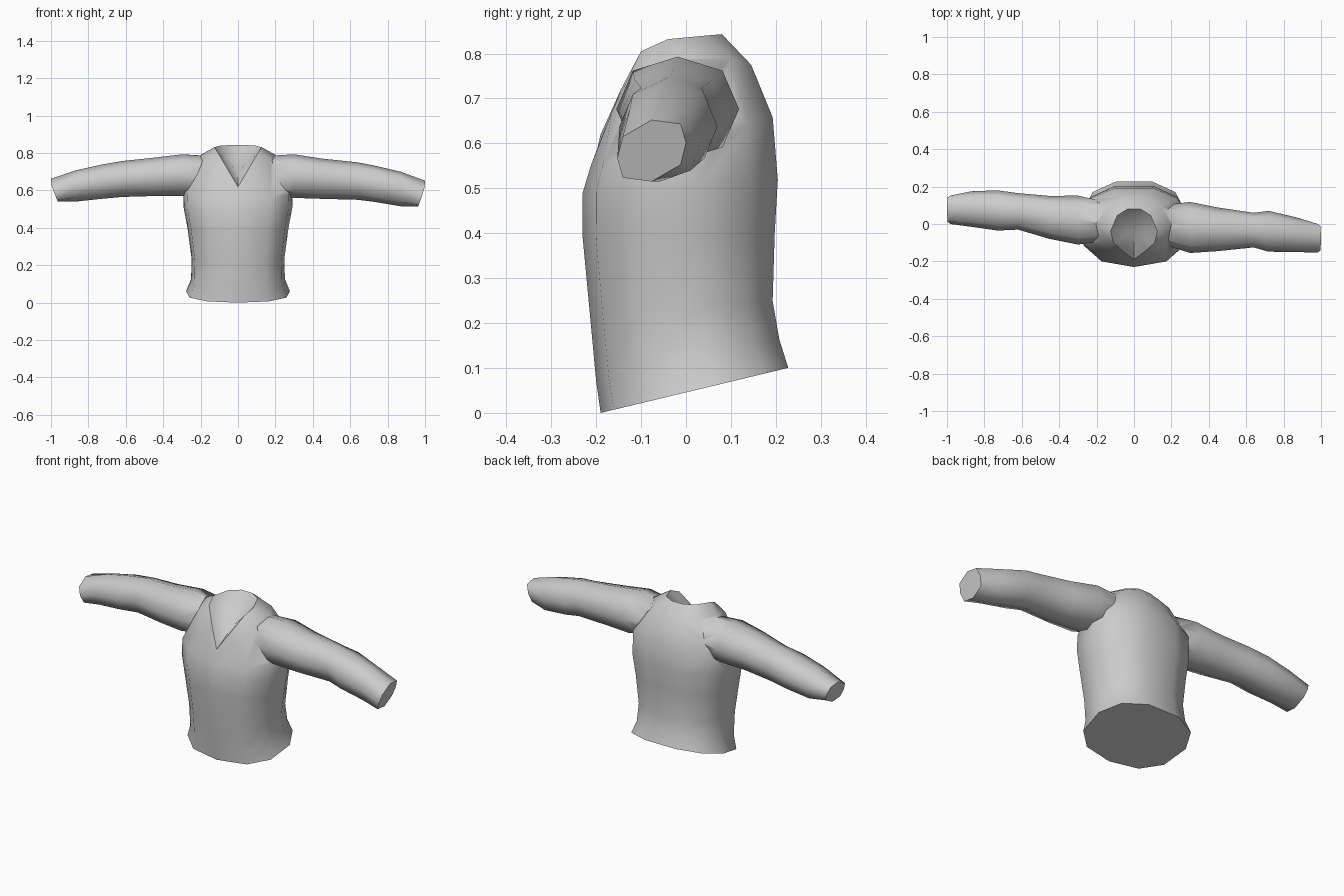
import bpy, bmesh, math

if "Cube" in bpy.data.objects:
    bpy.data.objects.remove(bpy.data.objects["Cube"])

SIDES = 11

fabric = bpy.data.materials.new("grey_fabric")
fabric.diffuse_color = (0.6, 0.6, 0.6, 1)
fabric.use_nodes = True
fabric.node_tree.nodes["Principled BSDF"].inputs["Base Color"].default_value = fabric.diffuse_color


def power(v, p):
    return math.copysign(abs(v) ** p, v)


def loft(name, rings, end_centre=None):
    """Skin a list of rings, cap the start flat and the end flat or as a dish."""
    bm = bmesh.new()
    loops = [[bm.verts.new(co) for co in ring] for ring in rings]
    n = len(loops[0])
    for a, b in zip(loops, loops[1:]):
        for i in range(n):
            j = (i + 1) % n
            bm.faces.new((a[i], a[j], b[j], b[i]))
    bm.faces.new(loops[0][::-1])
    if end_centre:
        c = bm.verts.new(end_centre)
        for i in range(n):
            bm.faces.new((loops[-1][i], loops[-1][(i + 1) % n], c))
    else:
        bm.faces.new(loops[-1])
    bmesh.ops.recalc_face_normals(bm, faces=bm.faces)
    mesh = bpy.data.meshes.new(name)
    bm.to_mesh(mesh)
    bm.free()
    mesh.materials.append(fabric)
    obj = bpy.data.objects.new(name, mesh)
    bpy.context.collection.objects.link(obj)
    return obj


def torso_ring(rx, yf, yb, zf, zb):
    """Rounded ring whose height runs from zf at the front to zb at the back."""
    ring = []
    for k in range(SIDES):
        a = -math.pi / 2 + 2 * math.pi * k / SIDES
        t = (power(math.sin(a), 0.85) + 1) / 2
        ring.append((rx * power(math.cos(a), 0.85),
                     yf + (yb - yf) * t, zf + (zb - zf) * t))
    return ring


def mirrored_ring(half):
    return half + [(-x, y, z) for x, y, z in half[:0:-1]]


# Torso, from the slanted hem up to the V-shaped collar
shoulder = [(0, -.197, .59), (.10, -.165, .67), (.175, -.10, .765),
            (.20, 0, .79), (.14, .10, .79), (.05, .145, .775)]
collar = [(0, -.19, .62), (.06, -.145, .72), (.11, -.10, .805),
          (.125, -.04, .832), (.09, .045, .84), (.035, .08, .843)]
sweater = loft("sweater", [
    torso_ring(.28, -.19, .235, 0, .102),
    torso_ring(.253, -.20, .215, .07, .165),
    torso_ring(.25, -.213, .20, .21, .25),
    torso_ring(.272, -.23, .205, .39, .40),
    torso_ring(.293, -.23, .212, .49, .52),
    torso_ring(.295, -.212, .20, .55, .66),
    mirrored_ring(shoulder),
    mirrored_ring(collar),
], end_centre=(0, -.04, .70))


def sleeve(name, side, sections):
    """Sections: distance out, front y, back y, bottom z, top z."""
    rings = []
    for i, (x, yf, yb, zb, zt) in enumerate(sections):
        cuff = i == len(sections) - 1
        p = 0.5 if cuff else 0.9
        ring = []
        for k in range(8):
            a = math.pi * k / 4
            u, v = power(math.cos(a), p), power(math.sin(a), p)
            # the cuff is squarish, slanted and leans outward at the top
            skew = 0.25 * u if cuff else 0
            lean = 0.018 * v if cuff else 0
            ring.append((side * (x + lean),
                         (yf + yb) / 2 + u * (yb - yf) / 2,
                         (zb + zt) / 2 + (v * (1 - abs(skew)) + skew) * (zt - zb) / 2))
        rings.append(ring)
    return loft(name, rings)


# Sleeves, the right one reaching forward and the left one back
sleeves = [
    sleeve("right_sleeve", 1, [
        (.16, -.11, .10, .59, .785), (.30, -.155, .118, .56, .793),
        (.45, -.145, .088, .555, .77), (.64, -.125, .06, .55, .75),
        (.72, -.148, .07, .54, .735), (.87, -.15, .035, .515, .70),
        (.982, -.153, 0, .515, .652)]),
    sleeve("left_sleeve", -1, [
        (.16, -.09, .12, .59, .785), (.30, -.11, .152, .57, .793),
        (.45, -.08, .15, .57, .775), (.62, -.03, .165, .565, .757),
        (.73, -.035, .18, .555, .738), (.87, -.015, .175, .54, .707),
        (.982, 0, .152, .54, .662)]),
]

# Merge the sleeves into the torso
bpy.context.view_layer.objects.active = sweater
sweater.select_set(True)
for part in sleeves:
    mod = sweater.modifiers.new("join_sleeve", 'BOOLEAN')
    mod.operation = 'UNION'
    mod.solver = 'EXACT'
    mod.object = part
    bpy.ops.object.modifier_apply(modifier=mod.name)
    bpy.data.objects.remove(part)

# Soft cloth with crisp openings
bpy.ops.object.shade_smooth_by_angle(angle=math.radians(58))
